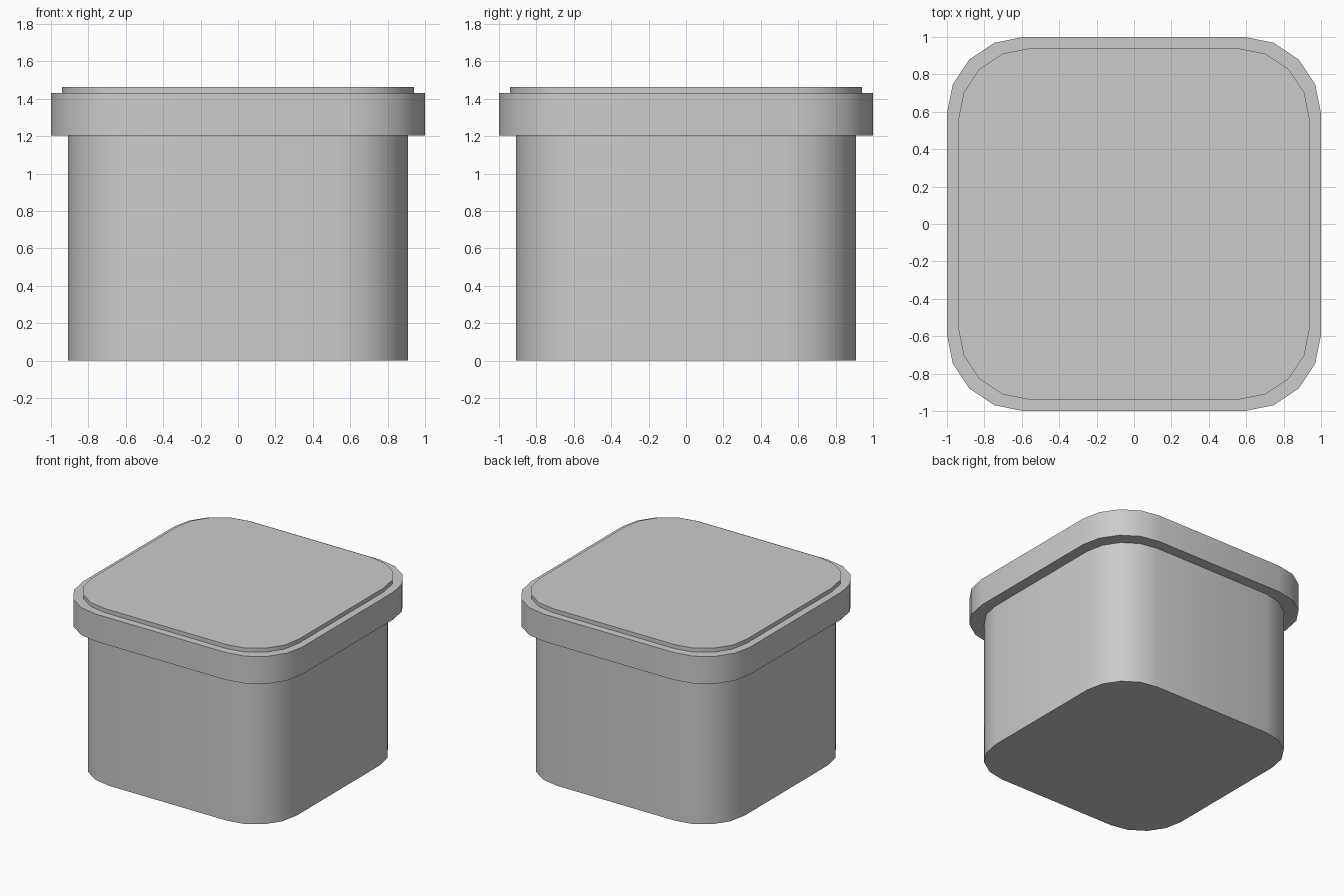
import bpy, bmesh
from math import cos, sin, pi

if "Cube" in bpy.data.objects:
    bpy.data.objects.remove(bpy.data.objects["Cube"])

CORNER_SEGMENTS = 4


def outline(half, radius):
    """Rounded square, counter-clockwise."""
    pts = []
    c = half - radius
    for q, (sx, sy) in enumerate([(1, 1), (-1, 1), (-1, -1), (1, -1)]):
        for i in range(CORNER_SEGMENTS + 1):
            a = (q + i / CORNER_SEGMENTS) * pi / 2
            pts.append((sx * c + radius * cos(a), sy * c + radius * sin(a)))
    return pts


def rounded_stack(name, levels):
    """Closed solid through rounded squares given as (half width, z)."""
    bm = bmesh.new()
    rings = [[bm.verts.new((x, y, z)) for x, y in outline(half, half * 0.41)]
             for half, z in levels]
    n = len(rings[0])
    for low, high in zip(rings, rings[1:]):
        for i in range(n):
            j = (i + 1) % n
            bm.faces.new((low[i], low[j], high[j], high[i]))
    bm.faces.new(rings[0][::-1])
    bm.faces.new(rings[-1])
    mesh = bpy.data.meshes.new(name)
    bm.to_mesh(mesh)
    bm.free()
    obj = bpy.data.objects.new(name, mesh)
    bpy.context.collection.objects.link(obj)
    # Smooth round corners, crisp rims
    bpy.ops.object.select_all(action='DESELECT')
    obj.select_set(True)
    bpy.context.view_layer.objects.active = obj
    bpy.ops.object.shade_smooth_by_angle(angle=pi / 6)
    return obj


# Container body
rounded_stack("container_body", [(0.91, 0), (0.91, 1.205)])

# Overhanging lid with a slightly raised top panel
rounded_stack("lid", [(1.0, 1.205), (1.0, 1.43), (0.94, 1.43), (0.94, 1.463)])
